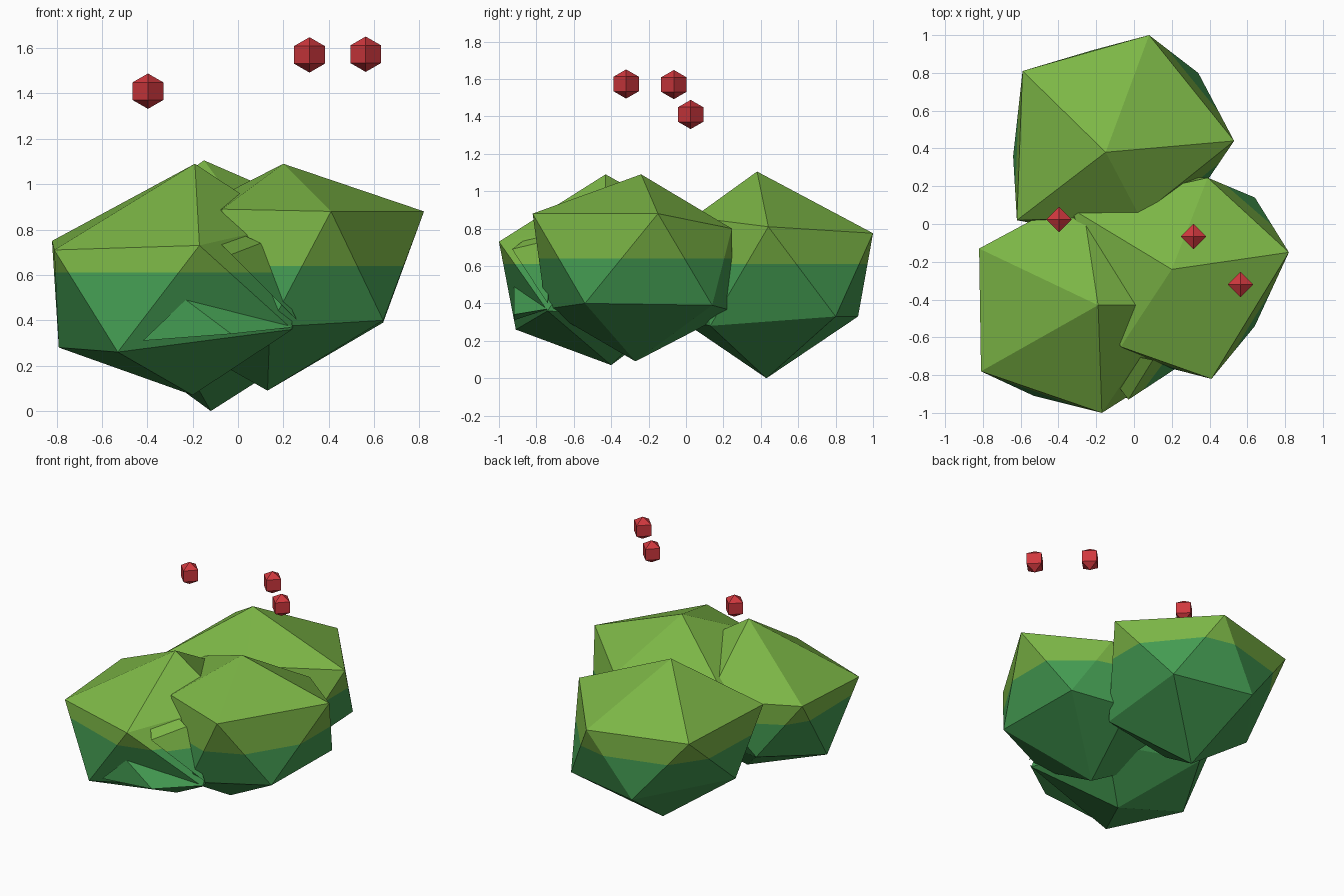
import bpy, bmesh

if "Cube" in bpy.data.objects:
    bpy.data.objects.remove(bpy.data.objects["Cube"])


def material(name, rgb):
    m = bpy.data.materials.new(name)
    lin = [((c / 255 + 0.055) / 1.055) ** 2.4 for c in rgb]
    m.diffuse_color = (*lin, 1)
    m.use_nodes = True
    m.node_tree.nodes["Principled BSDF"].inputs["Base Color"].default_value = m.diffuse_color
    return m


LIGHT = material("light_leaf_green", (124, 182, 70))
DARK = material("dark_leaf_green", (68, 156, 82))
RED = material("berry_red", (208, 56, 62))


def finish(name, bm, split):
    """Cut the shape at a height and colour it dark below, light above."""
    bmesh.ops.recalc_face_normals(bm, faces=bm.faces)
    bmesh.ops.bisect_plane(bm, geom=bm.verts[:] + bm.edges[:] + bm.faces[:],
                           plane_co=(0, 0, split), plane_no=(0, 0, 1))
    for f in bm.faces:
        f.material_index = 0 if f.calc_center_median().z > split else 1
    me = bpy.data.meshes.new(name)
    bm.to_mesh(me)
    bm.free()
    me.materials.append(LIGHT)
    me.materials.append(DARK)
    bpy.context.collection.objects.link(bpy.data.objects.new(name, me))


def clump(name, top, upper, lower, bottom, split):
    """Uneven icosahedron: two rings of five points between two poles."""
    bm = bmesh.new()
    t, b = bm.verts.new(top), bm.verts.new(bottom)
    u = [bm.verts.new(p) for p in upper]
    l = [bm.verts.new(p) for p in lower]
    for i in range(5):
        j = (i + 1) % 5
        for tri in ((t, u[i], u[j]), (u[i], l[i], u[j]), (l[i], l[j], u[j]), (b, l[j], l[i])):
            bm.faces.new(tri)
    finish(name, bm, split)


def fold(name, points, split):
    """Sharp leaf fold made of four points."""
    bm = bmesh.new()
    v = [bm.verts.new(p) for p in points]
    for i in range(4):
        bm.faces.new([v[k] for k in range(4) if k != i])
    finish(name, bm, split)


# Back leaf clump
clump("back_leaf_clump", (-0.15, 0.38, 1.105),
      [(0.53, 0.44, 0.81), (0.08, 1.0, 0.775), (-0.59, 0.81, 0.78), (-0.62, 0.02, 0.77), (0.03, 0.04, 0.86)],
      [(0.34, 0.80, 0.33), (-0.22, 0.92, 0.33), (-0.64, 0.36, 0.38), (-0.3, -0.04, 0.32), (0.32, 0.13, 0.28)],
      (-0.12, 0.43, 0.0), 0.61)

# Right leaf clump
clump("right_leaf_clump", (0.20, -0.24, 1.09),
      [(0.82, -0.15, 0.88), (0.39, 0.245, 0.80), (-0.33, 0.08, 0.82), (-0.07, -0.65, 0.89), (0.41, -0.82, 0.88)],
      [(0.64, 0.14, 0.39), (0.25, 0.25, 0.36), (-0.38, -0.25, 0.38), (0.14, -0.75, 0.37), (0.64, -0.54, 0.40)],
      (0.13, -0.27, 0.09), 0.64)

# Left leaf clump
clump("left_leaf_clump", (-0.19, -0.43, 1.09),
      [(0.22, -0.43, 0.82), (-0.28, 0.16, 0.76), (-0.82, -0.13, 0.75), (-0.81, -0.78, 0.71), (-0.17, -1.0, 0.73)],
      [(0.1, -0.15, 0.32), (-0.55, 0.0, 0.37), (-0.79, -0.45, 0.28), (-0.53, -0.91, 0.26), (0.24, -0.74, 0.36)],
      (-0.2, -0.4, 0.07), 0.61)

# Creased folds on the front
fold("upper_front_fold", [(-0.24, -0.65, 0.90), (-0.03, -0.93, 0.69), (0.10, -0.72, 0.74), (0.26, -0.74, 0.40)], 0.61)
fold("lower_front_fold", [(-0.42, -0.92, 0.31), (-0.23, -0.92, 0.49), (0.25, -0.74, 0.37), (-0.03, -0.92, 0.34)], 0.61)

# Berries: four-sided spheres
for i, p in enumerate([(-0.397, 0.025, 1.41), (0.315, -0.065, 1.57), (0.563, -0.32, 1.573)]):
    bpy.ops.mesh.primitive_uv_sphere_add(segments=4, ring_count=3, radius=0.078, location=p)
    ob = bpy.context.object
    ob.name = f"berry_{i + 1}"
    ob.data.materials.append(RED)
